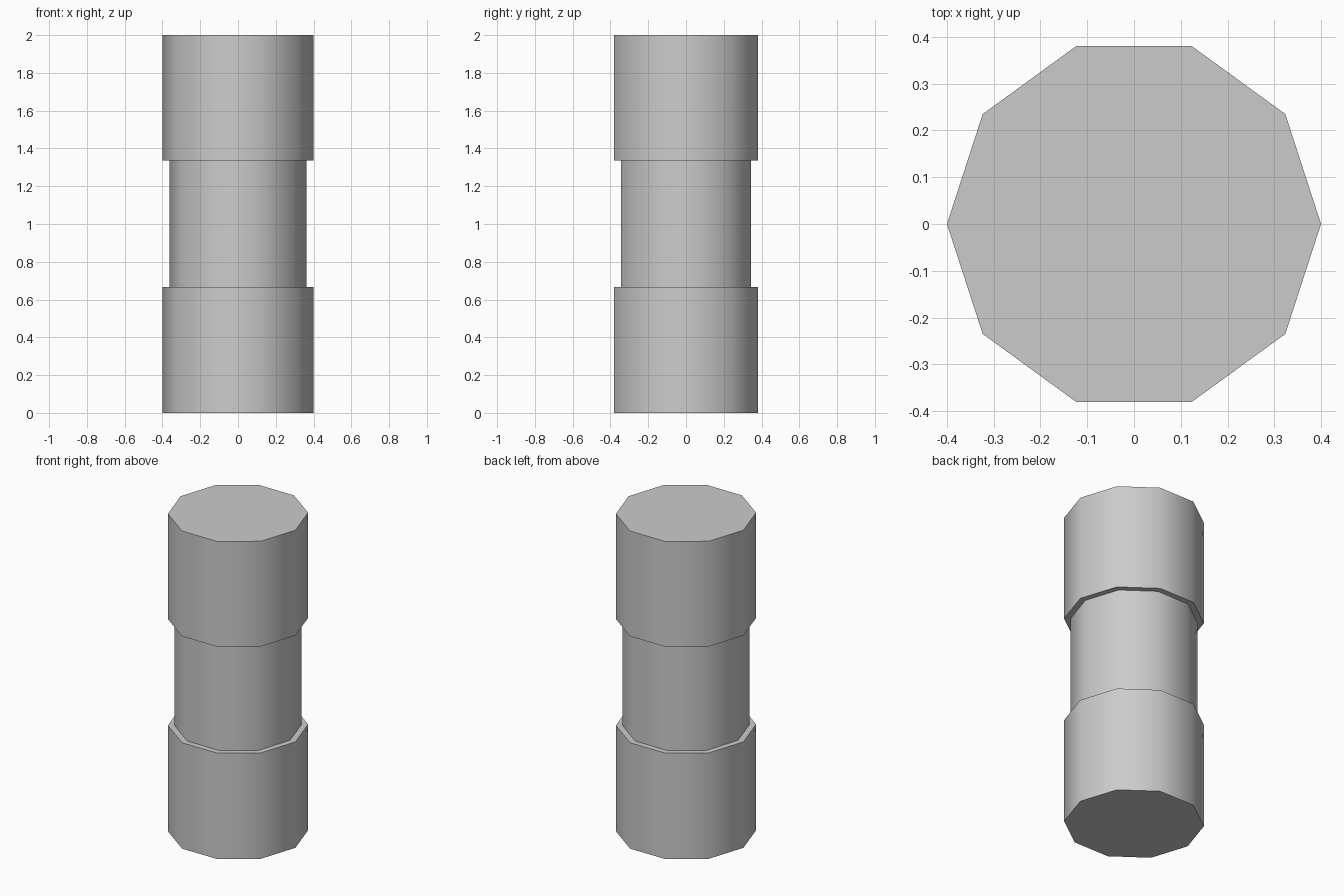
import bpy, bmesh, math

if "Cube" in bpy.data.objects:
    bpy.data.objects.remove(bpy.data.objects["Cube"])

SIDES = 10
OUTER, WAIST = 0.40, 0.363
Z_LOW, Z_HIGH, TOP = 0.667, 1.337, 2.0

# Stepped profile (radius, height) from bottom to top
profile = [(OUTER, 0), (OUTER, Z_LOW), (WAIST, Z_LOW),
           (WAIST, Z_HIGH), (OUTER, Z_HIGH), (OUTER, TOP)]

# Ten-sided column turned from the profile
bm = bmesh.new()
rings = [[bm.verts.new((r * math.cos(math.tau * i / SIDES),
                        r * math.sin(math.tau * i / SIDES), z))
          for i in range(SIDES)] for r, z in profile]
for a, b in zip(rings, rings[1:]):
    for i in range(SIDES):
        j = (i + 1) % SIDES
        bm.faces.new((a[i], a[j], b[j], b[i]))

# End caps
bm.faces.new(rings[0][::-1])
bm.faces.new(rings[-1])
bmesh.ops.recalc_face_normals(bm, faces=bm.faces)

mesh = bpy.data.meshes.new("stepped_column")
bm.to_mesh(mesh)
bm.free()
column = bpy.data.objects.new("stepped_column", mesh)
bpy.context.collection.objects.link(column)

# Smooth sides, crisp steps and rims
bpy.context.view_layer.objects.active = column
column.select_set(True)
bpy.ops.object.shade_smooth_by_angle(angle=math.radians(50))
